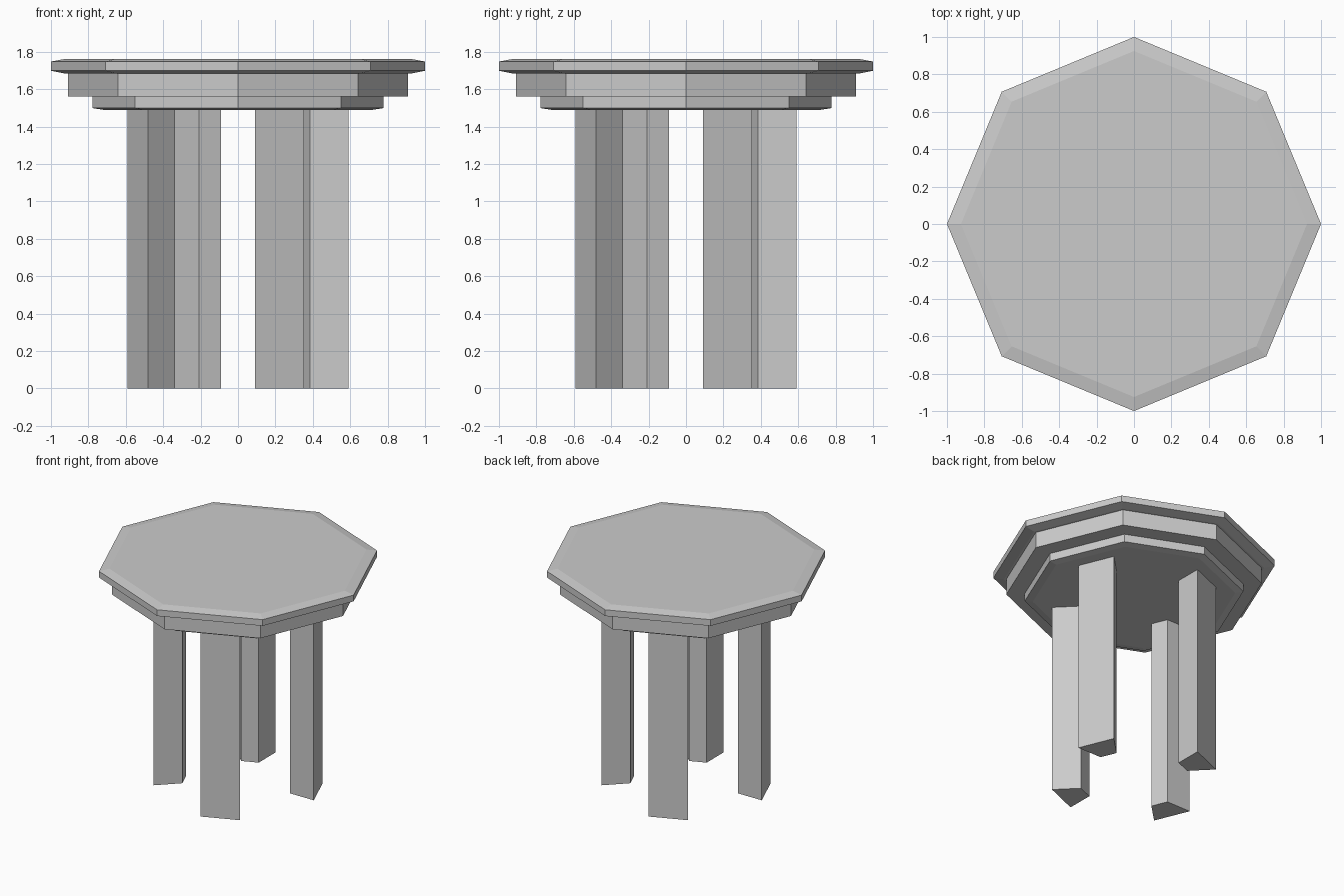
import bpy, bmesh
from math import cos, sin, pi

if "Cube" in bpy.data.objects:
    bpy.data.objects.remove(bpy.data.objects["Cube"])


def new_object(name, bm):
    bmesh.ops.recalc_face_normals(bm, faces=bm.faces)
    mesh = bpy.data.meshes.new(name)
    bm.to_mesh(mesh)
    bm.free()
    obj = bpy.data.objects.new(name, mesh)
    bpy.context.collection.objects.link(obj)
    return obj


def loft(name, rings):
    """Closed solid through a stack of equal-sized point rings."""
    bm = bmesh.new()
    loops = [[bm.verts.new(p) for p in ring] for ring in rings]
    n = len(loops[0])
    for low, high in zip(loops, loops[1:]):
        for i in range(n):
            j = (i + 1) % n
            bm.faces.new((low[i], low[j], high[j], high[i]))
    bm.faces.new(loops[0][::-1])
    bm.faces.new(loops[-1])
    return new_object(name, bm)


def octagon(r, z):
    return [(r * cos(i * pi / 4), r * sin(i * pi / 4), z) for i in range(8)]


def tier(name, profile):
    return loft(name, [octagon(r, z) for r, z in profile])


# Stepped octagonal top, with chamfered tabletop and lower tier
tier("tabletop", [(0.925, 1.684), (1.0, 1.699), (1.0, 1.748), (0.925, 1.762)])
tier("apron", [(0.908, 1.56), (0.908, 1.685)])
tier("lower_tier", [(0.72, 1.49), (0.777, 1.499), (0.777, 1.561)])

# Four wedge-shaped legs, wide face parallel to every other octagon side
section = [(0.581, -0.142), (0.581, 0.142), (0.39, 0.064), (0.39, -0.064)]
for k in range(4):
    a = pi / 8 + k * pi / 2
    foot = [(r * cos(a) - t * sin(a), r * sin(a) + t * cos(a)) for r, t in section]
    loft(f"leg_{k + 1}", [[(x, y, z) for x, y in foot] for z in (0.0, 1.492)])
